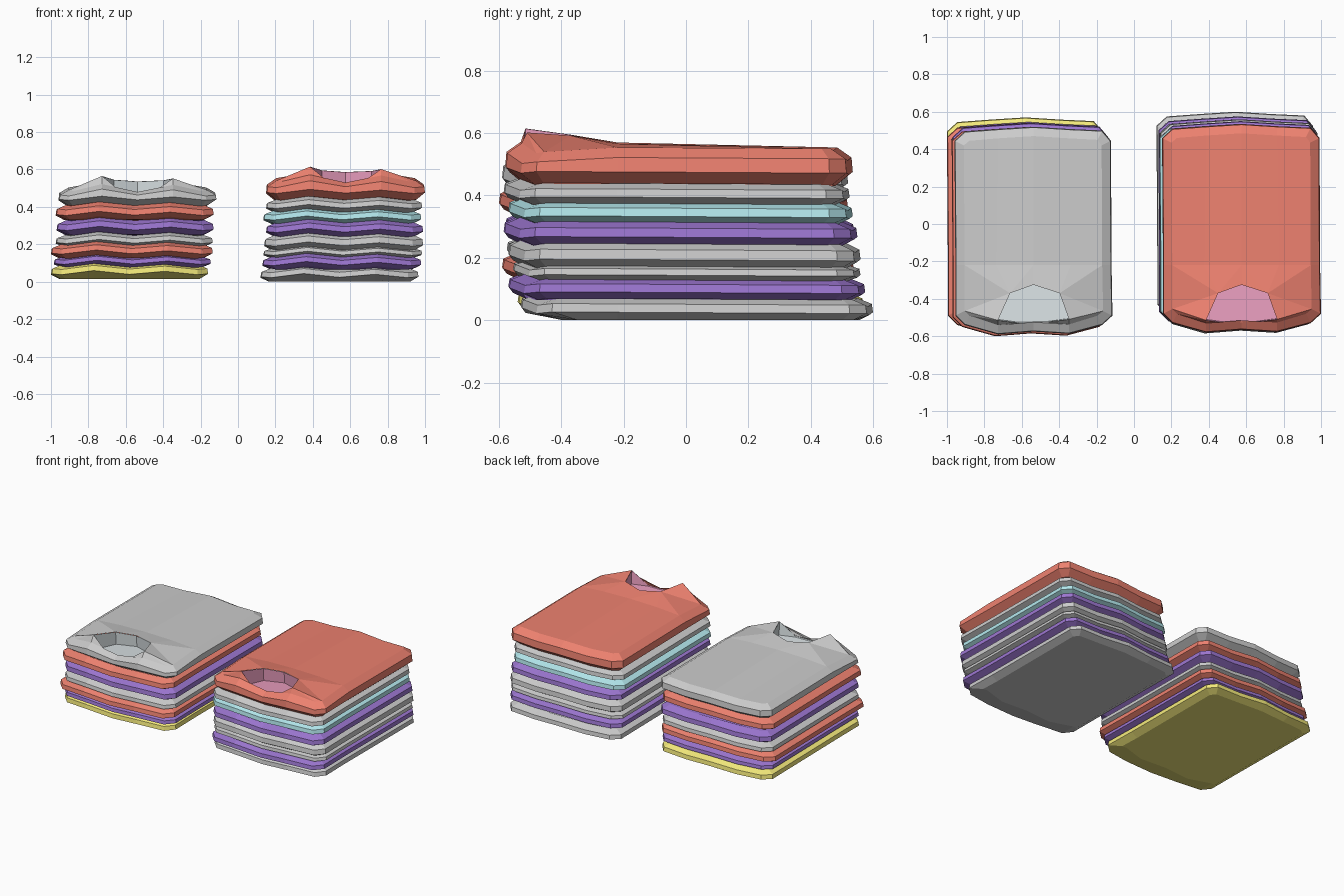
import bpy, bmesh

if "Cube" in bpy.data.objects:
    bpy.data.objects.remove(bpy.data.objects["Cube"])

COLORS = {"red": (0.85, 0.22, 0.16, 1), "purple": (0.33, 0.18, 0.63, 1),
          "cyan": (0.45, 0.80, 0.84, 1), "yellow": (0.90, 0.82, 0.20, 1),
          "pink": (0.82, 0.34, 0.52, 1), "pale": (0.70, 0.76, 0.78, 1)}


def material(name):
    if name is None:
        return None
    m = bpy.data.materials.get(name) or bpy.data.materials.new(name)
    m.diffuse_color = COLORS[name]
    m.use_nodes = True
    m.node_tree.nodes["Principled BSDF"].inputs["Base Color"].default_value = m.diffuse_color
    return m


def finish(bm, name, color, fix=True):
    if fix:
        bmesh.ops.recalc_face_normals(bm, faces=bm.faces)
    me = bpy.data.meshes.new(name)
    bm.to_mesh(me)
    bm.free()
    ob = bpy.data.objects.new(name, me)
    bpy.context.collection.objects.link(ob)
    if color:
        me.materials.append(material(color))


def outline(x0, x1, yf, yb):
    """Sixteen-sided outline: chamfered corners, wavy front and back.
    Each entry is x, y, inward x, inward y, lift."""
    c, h = (x0 + x1) / 2, (x1 - x0) / 2
    e = h - 0.055
    front = [(c - e, yf + .05, .5, 1, 0), (c - .19, yf, 0, 1, .022), (c, yf + .015, 0, 1, .002),
             (c + .19, yf + .003, 0, 1, .018), (c + e, yf + .05, -.5, 1, 0)]
    right = [(x1, yf + .10, -1, .5, .005), (x1 - .005, -.22, -1, 0, .004), (x1 - .008, yb - .075, -1, -.5, 0)]
    back = [(c + e, yb - .02, -.5, -1, 0), (c + .19, yb - .012, 0, -1, -.005), (c, yb, 0, -1, .004),
            (c - .19, yb - .012, 0, -1, -.005), (c - e, yb - .025, .5, -1, 0)]
    left = [(x0, yb - .075, 1, -.5, 0), (x0 + .005, -.22, 1, 0, .004), (x0 + .005, yf + .10, 1, .5, .005)]
    return front + right + back + left


def shirt(name, color, x0, x1, yf, yb, z0, z1, lining=None, base=False):
    bm = bmesh.new()
    pts, h, rings = outline(x0, x1, yf, yb), z1 - z0, []
    for inset, t in ((.045, 0), (.0, .32), (.004, .72), (.05, 1)):
        ring = []
        for i, (x, y, ix, iy, lift) in enumerate(pts):
            # the lowest shirt is flat below and undercut at the front
            flat = base and t == 0
            dy = .09 if flat and i < 5 else (.06 if flat and i in (5, 15) else 0)
            z = z0 + h * t + (0 if flat else lift)
            if lining and i in (0, 4, 5, 15) and t > .5:
                z -= .015
            if lining and i == 2 and t > .5:
                z -= .022 if t == 1 else .012
            ring.append(bm.verts.new((x + ix * inset, y + iy * inset + dy, z)))
        rings.append(ring)
    n = len(pts)
    for a, b in zip(rings, rings[1:]):
        for i in range(n):
            bm.faces.new((a[i], a[(i + 1) % n], b[(i + 1) % n], b[i]))
    bm.faces.new(rings[0][::-1])
    top = rings[-1]
    if not lining:
        bm.faces.new(top)
        finish(bm, name, color)
        return

    # raised neck opening on the top shirt
    c = (x0 + x1) / 2
    rim = [(-.19, -.515, .065), (-.125, -.37, .045), (0, -.325, .036), (.14, -.37, .042),
           (.19, -.51, .052), (.08, -.525, -.024), (-.08, -.53, -.024)]
    A, B, C, D, E, F2, F1 = [bm.verts.new((c + x, y, z1 + z)) for x, y, z in rim]
    G, H, I = [bm.verts.new((c + x, -.22, z1 + z)) for x, z in ((-.2, .016), (0, .02), (.2, .016))]
    t = top
    for f in ((t[0], t[1], A), (t[1], F1, A), (t[1], t[2], F1), (t[2], F2, F1), (t[2], t[3], F2),
              (t[3], E, F2), (t[3], t[4], E), (t[4], t[5], E), (t[5], t[6], D), (t[5], D, E),
              (t[6], I, D), (D, I, H), (D, H, C), (C, H, B), (H, G, B), (G, t[14], B),
              (t[14], t[15], B), (t[15], A, B), (t[15], t[0], A),
              (t[6], t[7], t[8], t[9], I), (I, t[9], t[10], H), (H, t[10], t[11], G),
              (G, t[11], t[12], t[13], t[14])):
        bm.faces.new(f)
    finish(bm, name, color)

    # lining: walls hanging from the rim and a sunken floor
    bm = bmesh.new()
    up = [bm.verts.new((c + x, y, z1 + z - .001)) for x, y, z in rim]
    low = [bm.verts.new((c + x, y + .005, z1 + (-.04 if i < 5 else -.03)))
           for i, (x, y, z) in enumerate(rim)]
    for i in range(7):
        j = (i + 1) % 7
        bm.faces.new((up[i], up[j], low[j], low[i]))
    bm.faces.new(low[::-1])
    finish(bm, name + "_neck_lining", lining, False)


# left stack, bottom to top: colour, x range, y range, z range
LEFT = [("yellow", -1, -.16, -.54, .57, .015, .085), ("purple", -.985, -.145, -.56, .545, .075, .13),
        ("red", -1, -.135, -.59, .54, .125, .195), ("grey", -.975, -.135, -.575, .53, .185, .245),
        ("purple", -.97, -.13, -.58, .54, .25, .325), ("red", -.975, -.13, -.60, .52, .33, .405),
        ("grey", -.96, -.115, -.59, .52, .405, .50)]
RIGHT = [("grey", .12, .965, -.53, .60, 0, .067), ("purple", .13, .98, -.57, .575, .065, .13),
         ("grey", .135, .985, -.555, .56, .125, .175), ("grey", .14, .99, -.57, .56, .165, .245),
         ("purple", .15, .99, -.585, .55, .24, .312), ("cyan", .135, .98, -.57, .535, .308, .375),
         ("grey", .15, .985, -.585, .525, .37, .435), ("red", .15, 1.0, -.58, .535, .435, .55)]

for side, stack, lining in (("left", LEFT, "pale"), ("right", RIGHT, "pink")):
    for k, (col, *dims) in enumerate(stack):
        shirt(f"{side}_folded_shirt_{k + 1}", None if col == "grey" else col, *dims,
              lining=lining if k == len(stack) - 1 else None, base=(k == 0))
